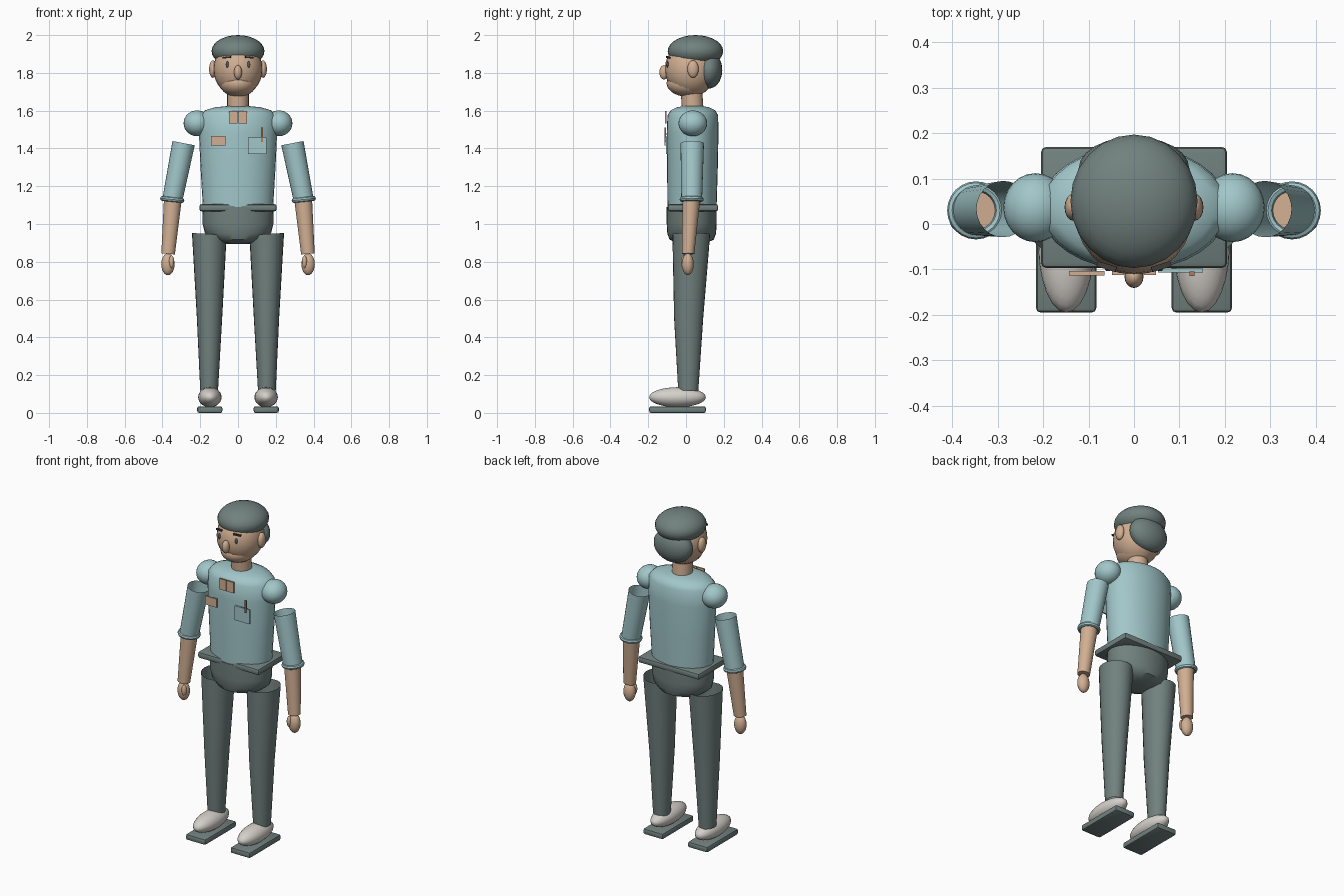
import bpy, bmesh, math
from mathutils import Vector

if "Cube" in bpy.data.objects:
    bpy.data.objects.remove(bpy.data.objects["Cube"])


def material(name, rgb):
    m = bpy.data.materials.new(name)
    m.diffuse_color = (*rgb, 1)
    m.use_nodes = True
    m.node_tree.nodes["Principled BSDF"].inputs["Base Color"].default_value = m.diffuse_color
    return m


BLUE = material("shirt_blue", (0.36, 0.57, 0.59))
GREEN = material("slate_green", (0.165, 0.22, 0.21))
SKIN = material("skin_tan", (0.64, 0.43, 0.29))
SHOE = material("shoe_grey", (0.66, 0.63, 0.59))
DARK = material("brow_dark", (0.05, 0.045, 0.04))
EYE = material("eye_slate", (0.10, 0.13, 0.15))
PEN = material("pen_brown", (0.42, 0.20, 0.11))


def finish(name, bm, mat, smooth=True):
    bmesh.ops.recalc_face_normals(bm, faces=bm.faces)
    me = bpy.data.meshes.new(name)
    bm.to_mesh(me)
    bm.free()
    me.materials.append(mat)
    ob = bpy.data.objects.new(name, me)
    bpy.context.collection.objects.link(ob)
    if smooth:
        bpy.ops.object.select_all(action='DESELECT')
        ob.select_set(True)
        bpy.context.view_layer.objects.active = ob
        bpy.ops.object.shade_smooth_by_angle(angle=math.radians(40))
    return ob


def ellipsoid(name, c, r, mat, u=24, v=14):
    bm = bmesh.new()
    bmesh.ops.create_uvsphere(bm, u_segments=u, v_segments=v, radius=1)
    for p in bm.verts:
        p.co = Vector((p.co.x * r[0] + c[0], p.co.y * r[1] + c[1], p.co.z * r[2] + c[2]))
    return finish(name, bm, mat)


def box(name, lo, hi, mat, bevel=0.0):
    bm = bmesh.new()
    bmesh.ops.create_cube(bm, size=1)
    for p in bm.verts:
        p.co = Vector([(lo[i] + hi[i]) / 2 + p.co[i] * (hi[i] - lo[i]) for i in range(3)])
    if bevel:
        bmesh.ops.bevel(bm, geom=bm.edges[:], offset=bevel, segments=2,
                        profile=0.5, affect='EDGES')
    return finish(name, bm, mat, smooth=bevel > 0)


def loft(name, rings, mat, tilt=0.0, capped=False, n=24):
    """rings: (x, y, z, rx, ry); tilt leans each ring about the y axis."""
    bm = bmesh.new()
    loops = []
    for x, y, z, rx, ry in rings:
        loop = []
        for i in range(n):
            a = 2 * math.pi * i / n
            dx = rx * math.cos(a)
            loop.append(bm.verts.new((x + dx * math.cos(tilt), y + ry * math.sin(a),
                                      z + dx * math.sin(tilt))))
        loops.append(loop)
    for lo, hi in zip(loops, loops[1:]):
        for i in range(n):
            j = (i + 1) % n
            bm.faces.new((lo[i], lo[j], hi[j], hi[i]))
    if capped:
        bm.faces.new(loops[0])
        bm.faces.new(loops[-1])
    return finish(name, bm, mat)


# Head, hair and neck
ellipsoid("head", (0, 0.025, 1.82), (0.13, 0.137, 0.145), SKIN)
ellipsoid("jaw", (0, 0.012, 1.745), (0.097, 0.115, 0.072), SKIN)
ellipsoid("hair_cap", (0, 0.05, 1.915), (0.14, 0.147, 0.085), GREEN)
ellipsoid("hair_back", (0, 0.122, 1.815), (0.122, 0.07, 0.098), GREEN)
ellipsoid("nose", (0, -0.116, 1.803), (0.021, 0.025, 0.038), SKIN, 16, 10)
loft("neck", [(0, 0.037, 1.59, 0.057, 0.057), (0, 0.029, 1.70, 0.057, 0.057)], SKIN)

# Torso
loft("torso", [(0, 0.032, 1.09, 0.186, 0.130), (0, 0.034, 1.29, 0.198, 0.134),
               (0, 0.035, 1.48, 0.207, 0.137), (0, 0.036, 1.575, 0.202, 0.134),
               (0, 0.037, 1.602, 0.175, 0.118), (0, 0.037, 1.618, 0.12, 0.085),
               (0, 0.037, 1.625, 0.05, 0.045)], BLUE, capped=True, n=32)

# Waist
box("belt", (-0.205, -0.097, 1.067), (0.205, 0.17, 1.105), GREEN, 0.012)
loft("pelvis", [(0, 0.03, 0.893, 0.05, 0.04), (0, 0.03, 0.90, 0.095, 0.08),
                (0, 0.03, 0.918, 0.135, 0.118), (0, 0.03, 0.95, 0.175, 0.129),
                (0, 0.03, 1.0, 0.187, 0.132), (0, 0.03, 1.09, 0.188, 0.132)],
     GREEN, capped=True, n=32)

# Chest details
for s, side in ((-1, "left"), (1, "right")):
    x0, x1 = sorted((s * 0.003, s * 0.048))
    box("collar_" + side, (x0, -0.112, 1.532), (x1, -0.103, 1.597), SKIN)
box("name_badge", (-0.143, -0.113, 1.415), (-0.065, -0.104, 1.467), SKIN)
box("chest_pocket", (0.053, -0.107, 1.37), (0.152, -0.098, 1.457), BLUE)
box("pen", (0.122, -0.114, 1.435), (0.133, -0.105, 1.51), PEN)

for s, side in ((-1, "left"), (1, "right")):
    # Face details
    ellipsoid("ear_" + side, (s * 0.133, 0.037, 1.82), (0.02, 0.03, 0.046), SKIN, 16, 10)
    ellipsoid("eye_" + side, (s * 0.057, -0.098, 1.845), (0.008, 0.006, 0.017), EYE, 12, 8)
    brow = box("brow_" + side, (-0.022, -0.006, -0.004), (0.022, 0.006, 0.004), DARK)
    brow.location = (s * 0.06, -0.094, 1.882)
    brow.rotation_euler = (0, s * 0.1, s * 0.3)

    # Arms: shoulder ball, open sleeve, cuff, forearm and hand
    ellipsoid("shoulder_" + side, (s * 0.217, 0.036, 1.533), (0.071, 0.076, 0.068), BLUE)
    lean = s * 0.19
    loft("sleeve_" + side, [(s * 0.348, 0.03, 1.125, 0.053, 0.055),
                            (s * 0.288, 0.033, 1.428, 0.06, 0.062)], BLUE, lean)
    cuff = []
    for k in range(9):
        a = 2 * math.pi * k / 8
        r = 0.053 + 0.011 * math.cos(a)
        cuff.append((s * 0.348, 0.03, 1.13 + 0.013 * math.sin(a), r, r))
    loft("cuff_" + side, cuff, BLUE, s * 0.1)
    loft("forearm_" + side, [(s * 0.370, 0.011, 0.842, 0.036, 0.033),
                             (s * 0.345, 0.028, 1.13, 0.047, 0.047)], SKIN, s * 0.09, True)
    ellipsoid("hand_" + side, (s * 0.371, 0.01, 0.787), (0.036, 0.031, 0.058), SKIN, 18, 12)
    ellipsoid("thumb_" + side, (s * 0.352, -0.013, 0.80), (0.014, 0.014, 0.033), SKIN, 12, 8)

    # Legs: open tapered trouser leg, shoe and sole
    loft("trouser_leg_" + side, [(s * 0.153, 0.012, 0.115, 0.047, 0.053),
                                 (s * 0.151, 0.014, 0.50, 0.067, 0.077),
                                 (s * 0.152, 0.028, 0.947, 0.092, 0.100)], GREEN, s * 0.06)
    ellipsoid("shoe_" + side, (s * 0.149, -0.045, 0.083), (0.062, 0.150, 0.053), SHOE)
    x0, x1 = sorted((s * 0.083, s * 0.216))
    box("sole_" + side, (x0, -0.195, 0.0), (x1, 0.105, 0.035), GREEN, 0.01)
